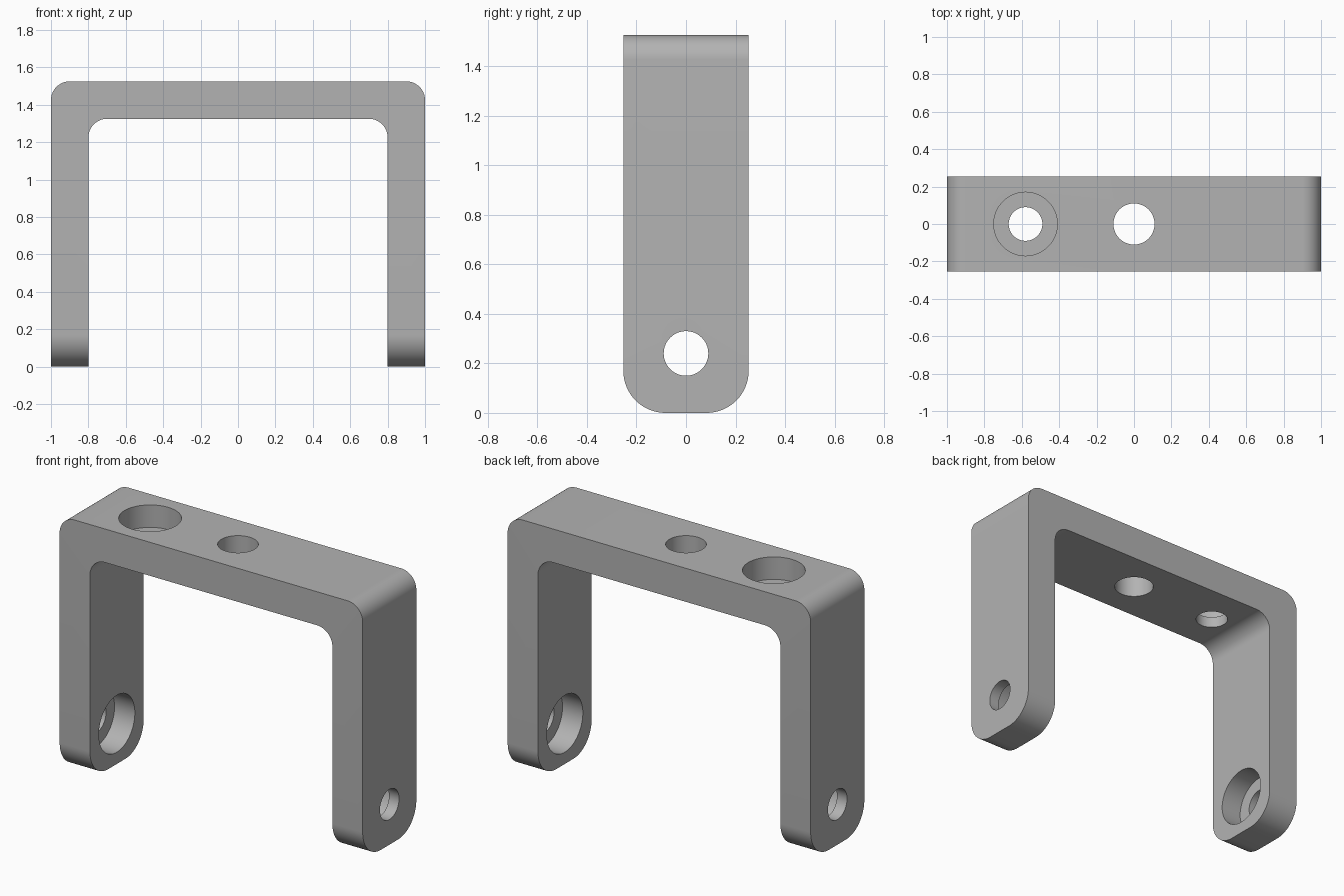
import bpy, bmesh, math
from mathutils import Vector

cube = bpy.data.objects.get("Cube")
if cube:
    bpy.data.objects.remove(cube, do_unlink=True)

HALF_X, HALF_Y, TOP, WALL = 1.0, 0.253, 1.525, 0.2
BORE_R, SINK_R, SINK_DEPTH = 0.09, 0.17, 0.134
PIVOT_Z = 0.24

steel = bpy.data.materials.new("plain grey")
steel.use_nodes = True
grey = (0.45, 0.45, 0.45, 1)
steel.diffuse_color = grey
steel.node_tree.nodes["Principled BSDF"].inputs["Base Color"].default_value = grey

# U-shaped bracket body: profile extruded along y, then rounded edges
inner_x, inner_z = HALF_X - WALL, TOP - WALL
half = [(inner_x, inner_z), (inner_x, 0), (HALF_X, 0), (HALF_X, TOP)]
profile = half + [(-x, z) for x, z in reversed(half)]
bm = bmesh.new()
face = bm.faces.new([bm.verts.new((x, -HALF_Y, z)) for x, z in profile])
ext = bmesh.ops.extrude_face_region(bm, geom=[face])
bmesh.ops.translate(bm, vec=(0, 2 * HALF_Y, 0),
                    verts=[v for v in ext["geom"] if isinstance(v, bmesh.types.BMVert)])
bmesh.ops.recalc_face_normals(bm, faces=bm.faces)


def round_edges(axis, radius, keep):
    edges = []
    for e in bm.edges:
        a, b = e.verts[0].co, e.verts[1].co
        if abs((b - a).normalized()[axis]) > 0.99 and keep((a + b) / 2):
            edges.append(e)
    bmesh.ops.bevel(bm, geom=edges, offset=radius, offset_type='OFFSET',
                    segments=16, profile=0.5, affect='EDGES')


round_edges(1, 0.1, lambda mid: mid.z > 1)       # bends of the bracket
round_edges(0, 0.17, lambda mid: mid.z < 0.01)   # rounded feet
mesh = bpy.data.meshes.new("bracket")
bm.to_mesh(mesh)
bm.free()
bracket = bpy.data.objects.new("bracket", mesh)
bpy.context.collection.objects.link(bracket)
mesh.materials.append(steel)
bpy.context.view_layer.objects.active = bracket
bracket.select_set(True)


def drill(start, direction, radius, depth):
    """Cut a round hole from a point on the surface into the body."""
    d = Vector(direction)
    a, b = Vector(start) - d * 0.1, Vector(start) + d * depth
    bpy.ops.mesh.primitive_cylinder_add(vertices=64, radius=radius, depth=(b - a).length,
                                        location=(a + b) / 2,
                                        rotation=d.to_track_quat('Z', 'Y').to_euler())
    cutter = bpy.context.object
    cutter.name = "hole_cutter"
    cutter.hide_render = True
    cutter.data.materials.append(steel)
    bpy.context.view_layer.objects.active = bracket
    mod = bracket.modifiers.new("hole", 'BOOLEAN')
    mod.operation, mod.solver, mod.object = 'DIFFERENCE', 'EXACT', cutter
    bpy.ops.object.modifier_apply(modifier=mod.name)
    bpy.data.objects.remove(cutter, do_unlink=True)


def counterbore(start, direction):
    drill(start, direction, SINK_R, SINK_DEPTH)
    drill(start, direction, BORE_R, WALL + 0.1)


# Top holes: plain centre hole and a counterbored one to the side
drill((0, 0, TOP), (0, 0, -1), 0.11, WALL + 0.1)
counterbore((-0.58, 0, TOP), (0, 0, -1))

# Pivot holes in both legs, counterbored from the inside
for side in (-1, 1):
    counterbore((side * inner_x, 0, PIVOT_Z), (side, 0, 0))

bpy.ops.object.select_all(action='DESELECT')
bracket.select_set(True)
bpy.context.view_layer.objects.active = bracket
bpy.ops.object.shade_smooth_by_angle(angle=math.radians(30))
